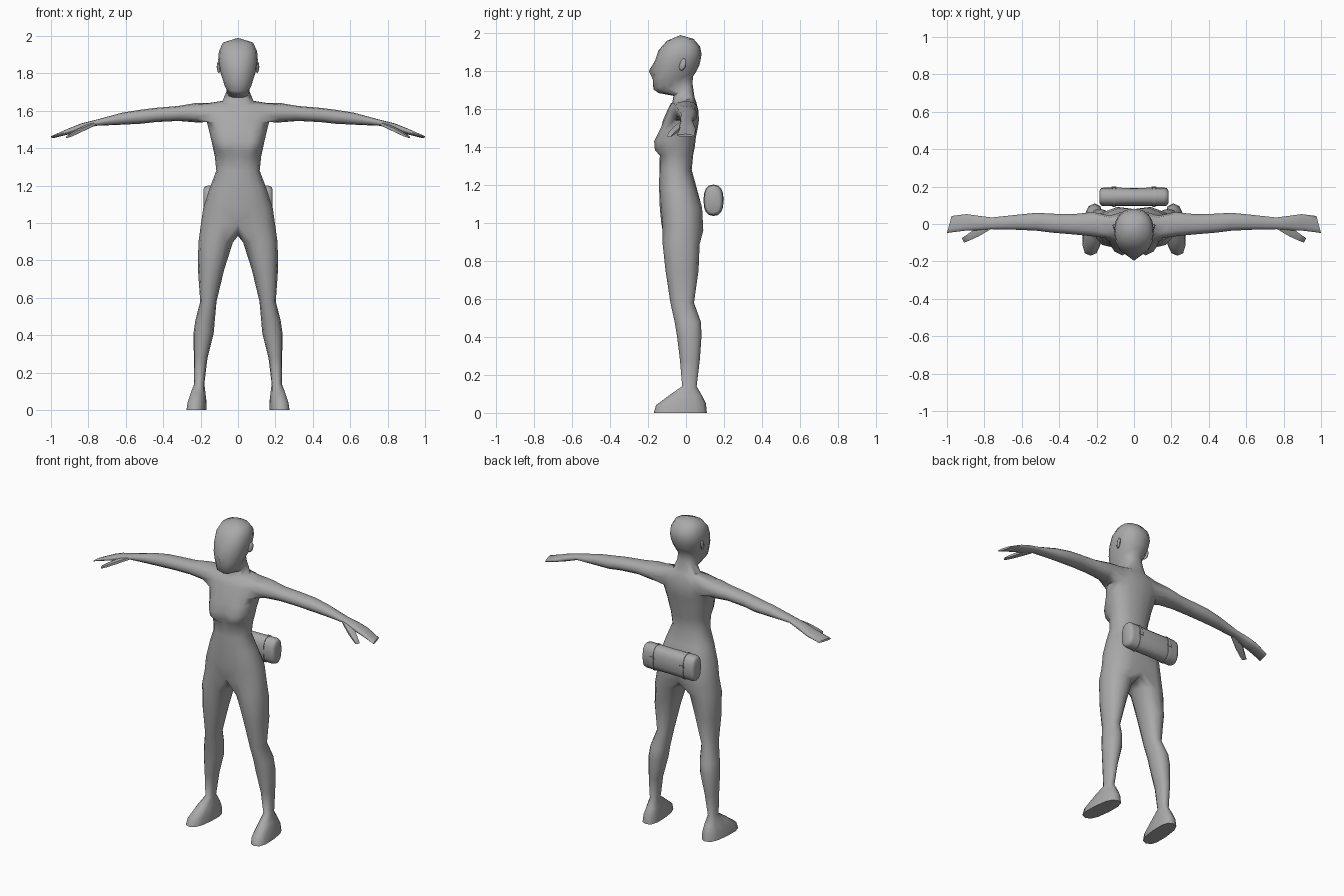
import bpy, bmesh, math
from mathutils import Vector

cube = bpy.data.objects.get("Cube")
if cube:
    bpy.data.objects.remove(cube)

grey = bpy.data.materials.new("plain grey")
grey.use_nodes = True
COLOUR = (0.4, 0.4, 0.4, 1)
grey.diffuse_color = COLOUR
grey.node_tree.nodes["Principled BSDF"].inputs["Base Color"].default_value = COLOUR


def finish(name, bm, mirror=False, angle=60):
    """Turn a bmesh into a smooth shaded object, optionally mirrored in x."""
    if not mirror:
        bmesh.ops.recalc_face_normals(bm, faces=bm.faces)
    mesh = bpy.data.meshes.new(name)
    bm.to_mesh(mesh)
    bm.free()
    mesh.materials.append(grey)
    obj = bpy.data.objects.new(name, mesh)
    bpy.context.collection.objects.link(obj)
    bpy.ops.object.select_all(action='DESELECT')
    obj.select_set(True)
    bpy.context.view_layer.objects.active = obj
    if mirror:
        mod = obj.modifiers.new("mirror", 'MIRROR')
        mod.use_clip = True
        mod.merge_threshold = 0.0005
    bpy.ops.object.shade_smooth_by_angle(angle=math.radians(angle))
    return obj


def spow(v, p):
    return math.copysign(abs(v) ** p, v)


def bridge(bm, a, b, closed=True):
    n = len(a)
    for i in range(n if closed else n - 1):
        j = (i + 1) % n
        bm.faces.new((a[i], a[j], b[j], b[i]))


def loft(bm, rings):
    """Closed tube through lists of points, capped at both ends."""
    loops = [[bm.verts.new(p) for p in r] for r in rings]
    for a, b in zip(loops, loops[1:]):
        bridge(bm, a, b)
    bm.faces.new(loops[0])
    bm.faces.new(loops[-1])


# ---- Body: one half, mirrored -------------------------------------------
# half width, front y, back y, front z, back z, front bump, back bump
TRUNK = [
    (.200, -.130, .080, 1.00, .960, 0, .018),
    (.186, -.138, .080, 1.08, 1.08, 0, .012),
    (.150, -.142, .055, 1.19, 1.19, 0, 0),
    (.116, -.140, .030, 1.28, 1.28, 0, 0),
    (.124, -.138, .038, 1.355, 1.36, 0, 0),
    (.132, -.136, .046, 1.385, 1.40, .034, 0),
    (.142, -.136, .052, 1.43, 1.45, .038, 0),
    (.155, -.132, .062, 1.49, 1.50, .012, 0),
    (.166, -.122, .068, 1.54, 1.54, 0, 0),
    (.176, -.100, .066, 1.59, 1.59, 0, 0),
    (.172, -.080, .052, 1.63, 1.645, 0, 0),
    (.085, -.072, .045, 1.635, 1.66, 0, 0),
    (.062, -.066, .035, 1.67, 1.73, 0, 0),
    (.062, -.145, .036, 1.685, 1.77, 0, 0),
    (.075, -.172, .055, 1.705, 1.80, 0, 0),
    (.090, -.174, .070, 1.755, 1.83, 0, 0),
    (.101, -.172, .077, 1.80, 1.86, 0, 0),
    (.106, -.163, .082, 1.855, 1.89, 0, 0),
    (.102, -.145, .074, 1.91, 1.93, 0, 0),
    (.080, -.100, .040, 1.96, 1.97, 0, 0),
]
NOSE_ROW, ARM_ROW = 16, 8
FRONT_BUMP = (0, 1, .9, .3, 0, 0, 0, 0, 0)
BACK_BUMP = (0, 0, 0, 0, 0, .3, .9, 1, 0)

bm = bmesh.new()
rows = []
for r, (w, yf, yb, zf, zb, fb, bb) in enumerate(TRUNK):
    row = []
    for k in range(9):
        t = k * math.pi / 8
        x = 0 if k in (0, 8) else w * spow(math.sin(t), .85)
        y = (yf + yb) / 2 - (yb - yf) / 2 * spow(math.cos(t), .85)
        z = zf + (zb - zf) * (y - yf) / (yb - yf)
        y += bb * BACK_BUMP[k] - fb * FRONT_BUMP[k]
        if r == NOSE_ROW and k == 0:
            y -= .024
        row.append(bm.verts.new((x, y, z)))
    rows.append(row)

# Trunk and head, leaving an opening where the arm starts
for r in range(len(rows) - 1):
    for k in range(8):
        if r in (ARM_ROW, ARM_ROW + 1) and 2 <= k < 6:
            continue
        bm.faces.new((rows[r][k], rows[r][k + 1], rows[r + 1][k + 1], rows[r + 1][k]))
crown = bm.verts.new((0, -.03, 1.99))
for k in range(8):
    bm.faces.new((rows[-1][k], rows[-1][k + 1], crown))

# Leg and foot: inner x, outer x, front y, back y, front z, back z
LEG = [
    (.028, .212, -.124, .072, .90, .89),
    (.074, .214, -.108, .066, .75, .75),
    (.115, .202, -.082, .042, .58, .58),
    (.124, .228, -.060, .078, .48, .48),
    (.130, .238, -.048, .082, .41, .41),
    (.163, .236, -.032, .073, .28, .28),
    (.180, .234, -.020, .056, .14, .14),
    (.174, .252, -.085, .085, .095, .09),
    (.168, .266, -.158, .105, .040, .05),
    (.166, .272, -.170, .110, 0, 0),
]
crotch = [bm.verts.new((0, y, z)) for y, z in ((.050, .942), (-.01, .932), (-.075, .95))]
loop = rows[0] + crotch
for i, (xi, xo, yf, yb, zf, zb) in enumerate(LEG):
    ring = []
    for k in range(12):
        a = (k - 1) * math.pi / 6
        p = .75 if i > 6 else .9
        x = (xi + xo) / 2 + (xo - xi) / 2 * spow(math.sin(a), p)
        y = (yf + yb) / 2 - (yb - yf) / 2 * spow(math.cos(a), p)
        z = zf + (zb - zf) * (y - yf) / (yb - yf)
        if i > 6:       # toes point slightly outward
            x += .012 * (-y / .15)
        ring.append(bm.verts.new((x, y, z)))
    bridge(bm, ring, loop)
    loop = ring
bm.faces.new(loop)

# Arm and hand: front x, back x, front y, back y, bottom z, top z
ARM = [
    (.220, .220, -.066, .064, 1.538, 1.643),
    (.320, .320, -.056, .053, 1.546, 1.626),
    (.440, .440, -.046, .055, 1.540, 1.616),
    (.520, .520, -.036, .060, 1.531, 1.606),
    (.620, .620, -.031, .050, 1.526, 1.590),
    (.760, .760, -.028, .035, 1.520, 1.552),
    (.840, .840, -.034, .045, 1.492, 1.532),
    (.905, .895, -.036, .053, 1.476, 1.508),
    (1.00, .975, -.048, .043, 1.455, 1.468),
]
lo, mid, hi = rows[ARM_ROW:ARM_ROW + 3]
loop = lo[2:7] + [mid[6]] + hi[6:1:-1] + [mid[2]]
for xf, xb, yf, yb, zb, zt in ARM:
    ring = []
    for k in range(12):
        a = (k - 2) * math.pi / 6
        s = spow(math.sin(a), .9)
        ring.append(bm.verts.new(((xf + xb) / 2 + (xb - xf) / 2 * s,
                                  (yf + yb) / 2 + (yb - yf) / 2 * s,
                                  (zb + zt) / 2 - (zt - zb) / 2 * spow(math.cos(a), .9))))
    bridge(bm, loop, ring)
    loop = ring
bm.faces.new(loop)
bmesh.ops.recalc_face_normals(bm, faces=bm.faces)
finish("body", bm, mirror=True)

# ---- Thumbs --------------------------------------------------------------
bm = bmesh.new()
rings = []
for x, y, z, w, h in ((.77, -.012, 1.530, .016, .012), (.84, -.046, 1.499, .022, .014),
                      (.885, -.072, 1.475, .017, .011), (.915, -.088, 1.459, .013, .005)):
    rings.append([(x + .45 * w * c, y + .9 * w * c, z + h * s)
                  for c, s in ((-1, -.6), (0, -1), (1, -.6), (1, .6), (0, 1), (-1, .6))])
loft(bm, rings)
bmesh.ops.recalc_face_normals(bm, faces=bm.faces)
finish("thumbs", bm, mirror=True)

# ---- Ears ----------------------------------------------------------------
bm = bmesh.new()
bmesh.ops.create_uvsphere(bm, u_segments=8, v_segments=6, radius=1)
for v in bm.verts:
    x, y, z = v.co
    v.co = Vector((.102 + .011 * x + .006 * y, -.018 + .018 * y + .006 * z, 1.835 + .032 * z))
finish("ears", bm, mirror=True)

# ---- Rolled pack behind the hips ------------------------------------------
def oval(x, grow):
    """Upright rounded cross-section at a given x."""
    return [(x, .145 + (.050 + grow) * spow(math.cos(a), .8),
             1.12 + (.080 + grow) * spow(math.sin(a), .8))
            for a in (i * math.pi / 8 for i in range(16))]


bm = bmesh.new()
loft(bm, [oval(x, g) for x, g in ((-.184, -.016), (-.176, -.004), (-.16, 0), (0, -.002),
                                  (.16, 0), (.176, -.004), (.184, -.016))])
finish("rolled_pack", bm, angle=45)

for side, label in ((1, "left"), (-1, "right")):
    bm = bmesh.new()
    loft(bm, [oval(side * x, .003) for x in (.098, .116)])
    finish(label + "_pack_strap", bm, angle=40)
    bm = bmesh.new()
    bmesh.ops.create_cube(bm, size=1)
    for v in bm.verts:
        v.co = Vector((side * .107 + .026 * v.co.x, .197 + .006 * v.co.y, 1.13 + .02 * v.co.z))
    finish(label + "_pack_buckle", bm, angle=30)
